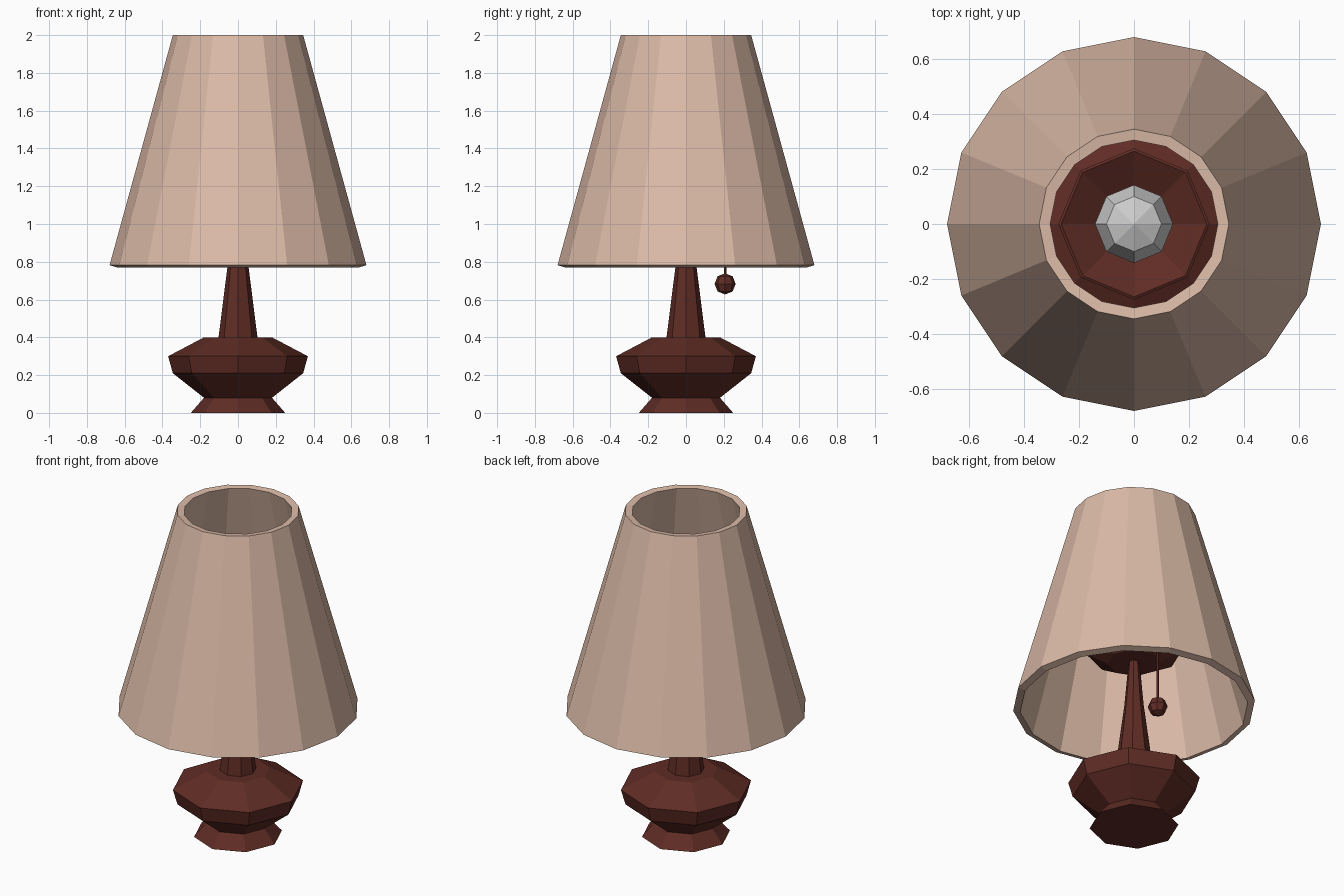
import bpy, bmesh
from math import cos, sin, tau

if "Cube" in bpy.data.objects:
    bpy.data.objects.remove(bpy.data.objects["Cube"])


def material(name, rgb):
    m = bpy.data.materials.new(name)
    m.diffuse_color = (*rgb, 1)
    m.use_nodes = True
    m.node_tree.nodes["Principled BSDF"].inputs["Base Color"].default_value = m.diffuse_color
    return m


WOOD = material("dark_red_wood", (0.115, 0.025, 0.018))
CLOTH = material("beige_cloth", (0.72, 0.50, 0.39))


def lathe(name, profile, sides, mat=None, closed=False, at=(0, 0)):
    """Revolve (radius, height) points; radius 0 makes a pole, open ends are capped."""
    bm = bmesh.new()
    rings = []
    for r, z in profile:
        n = sides if r > 0 else 1
        rings.append([bm.verts.new((at[0] + r * cos(tau * i / sides),
                                    at[1] + r * sin(tau * i / sides), z)) for i in range(n)])
    pairs = list(zip(rings, rings[1:])) + ([(rings[-1], rings[0])] if closed else [])
    for a, b in pairs:
        for i in range(sides):
            j = (i + 1) % sides
            quad = [a[i % len(a)], a[j % len(a)], b[j % len(b)], b[i % len(b)]]
            bm.faces.new(list(dict.fromkeys(quad)))
    if not closed:
        for ring in (rings[0], rings[-1]):
            if len(ring) > 1:
                bm.faces.new(ring)
    bmesh.ops.recalc_face_normals(bm, faces=bm.faces)
    me = bpy.data.meshes.new(name)
    bm.to_mesh(me)
    bm.free()
    if mat:
        me.materials.append(mat)
    ob = bpy.data.objects.new(name, me)
    bpy.context.collection.objects.link(ob)
    return ob


# Faceted foot and body
lathe("base", [(0.25, 0), (0.18, 0.08), (0.345, 0.21), (0.37, 0.30), (0.18, 0.40)], 8, WOOD)
# Tapered stem
lathe("stem", [(0.103, 0.40), (0.055, 0.78), (0.03, 1.07)], 8, WOOD)
# Bowl that holds the bulb
lathe("bulb_bowl", [(0, 1.06), (0.15, 1.06), (0.275, 1.135), (0.265, 1.14), (0.14, 1.07), (0, 1.07)],
      8, WOOD)
# Light bulb
lathe("bulb", [(0.06, 1.07), (0.10, 1.12), (0.142, 1.22), (0.10, 1.32), (0, 1.36)], 8)
# Hollow shade with a slanted lower rim
lathe("shade", [(0.68, 0.782), (0.345, 2.0), (0.305, 1.995), (0.64, 0.77)], 16, CLOTH, closed=True)
# Pull cord and its ball
lathe("pull_cord", [(0.008, 0.72), (0.008, 1.10)], 6, WOOD, at=(0, 0.207))
lathe("pull_ball", [(0, 0.627), (0.04, 0.643), (0.056, 0.683), (0.04, 0.723), (0, 0.739)],
      8, WOOD, at=(0, 0.207))
